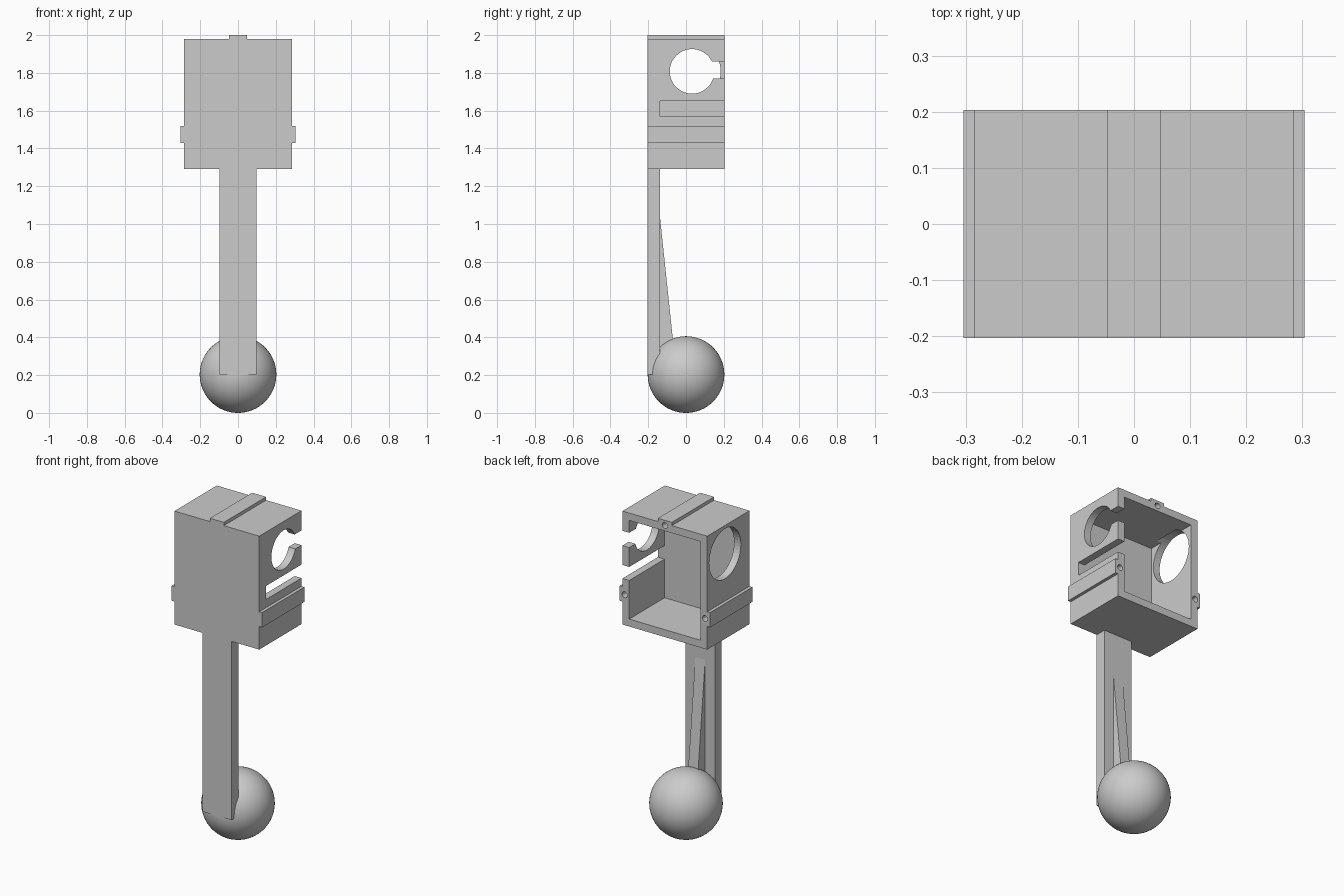
import bpy, bmesh, math
from mathutils import Matrix

cube = bpy.data.objects.get("Cube")
if cube:
    bpy.data.objects.remove(cube, do_unlink=True)

grey = bpy.data.materials.new("plain_grey")
grey.use_nodes = True
colour = (0.6, 0.6, 0.6, 1)
grey.diffuse_color = colour
grey.node_tree.nodes["Principled BSDF"].inputs["Base Color"].default_value = colour

D = 0.203          # half depth, also the ball radius
INNER = -0.137     # inner face of the front wall, back of the handle


def add_object(name, bm):
    bmesh.ops.recalc_face_normals(bm, faces=bm.faces)
    mesh = bpy.data.meshes.new(name)
    bm.to_mesh(mesh)
    bm.free()
    mesh.materials.append(grey)
    ob = bpy.data.objects.new(name, mesh)
    bpy.context.collection.objects.link(ob)
    return ob


def prism(name, points, vector):
    bm = bmesh.new()
    face = bm.faces.new([bm.verts.new(p) for p in points])
    top = bmesh.ops.extrude_face_region(bm, geom=[face])
    verts = [v for v in top["geom"] if isinstance(v, bmesh.types.BMVert)]
    bmesh.ops.translate(bm, verts=verts, vec=vector)
    return add_object(name, bm)


def box(name, x0, x1, y0, y1, z0, z1):
    base = [(x0, y0, z0), (x1, y0, z0), (x1, y1, z0), (x0, y1, z0)]
    return prism(name, base, (0, 0, z1 - z0))


def cylinder(name, centre, radius, length, axis, sides):
    bm = bmesh.new()
    turn = Matrix.Rotation(math.pi / 2, 4, "Y" if axis == "X" else "X")
    bmesh.ops.create_cone(bm, cap_ends=True, segments=sides, radius1=radius,
                          radius2=radius, depth=length,
                          matrix=Matrix.Translation(centre) @ turn)
    return add_object(name, bm)


def cut(target, cutter):
    mod = target.modifiers.new(cutter.name, "BOOLEAN")
    mod.operation = "DIFFERENCE"
    mod.solver = "EXACT"
    mod.object = cutter
    cutter.hide_render = True
    cutter.hide_set(True)


# Housing: half outline with side rail and top ridge, mirrored and extruded
half = [(0.285, 1.29), (0.285, 1.43), (0.304, 1.43), (0.304, 1.52),
        (0.285, 1.52), (0.285, 1.98), (0.047, 1.98), (0.047, 2.0)]
outline = half + [(-x, z) for x, z in reversed(half)]
housing = prism("housing", [(x, -D, z) for x, z in outline], (0, 2 * D, 0))

# Cavity open to the back
cut(housing, box("cavity_cutter", -0.24, 0.24, INNER, 0.3, 1.335, 1.935))

# Left wall: notched round hole and a long slot
cut(housing, cylinder("left_hole_cutter", (0.27, 0.032, 1.808), 0.118, 0.12, "X", 48))
cut(housing, box("notch_cutter", 0.2, 0.35, 0.06, 0.3, 1.77, 1.86))
cut(housing, box("slot_cutter", 0.2, 0.35, INNER, 0.3, 1.57, 1.652))

# Right wall: larger round hole
cut(housing, cylinder("right_hole_cutter", (-0.27, 0.032, 1.808), 0.152, 0.12, "X", 48))

# Screw holes in the back edges
for name, x, z in (("left", 0.27, 1.475), ("right", -0.27, 1.475), ("top", 0, 1.968)):
    cut(housing, cylinder(name + "_screw_cutter", (x, D, z), 0.018, 0.2, "Y", 20))

# Handle with a tapered rib behind it
box("handle", -0.098, 0.098, -D, INNER, D, 1.29)
prism("handle_rib", [(-0.033, INNER, 1.03), (-0.033, INNER, D), (-0.033, -0.05, D)],
      (0.066, 0, 0))

# Ball
bm = bmesh.new()
bmesh.ops.create_uvsphere(bm, u_segments=64, v_segments=32, radius=D,
                          matrix=Matrix.Translation((0, 0, D)))
for f in bm.faces:
    f.smooth = True
add_object("ball", bm)
